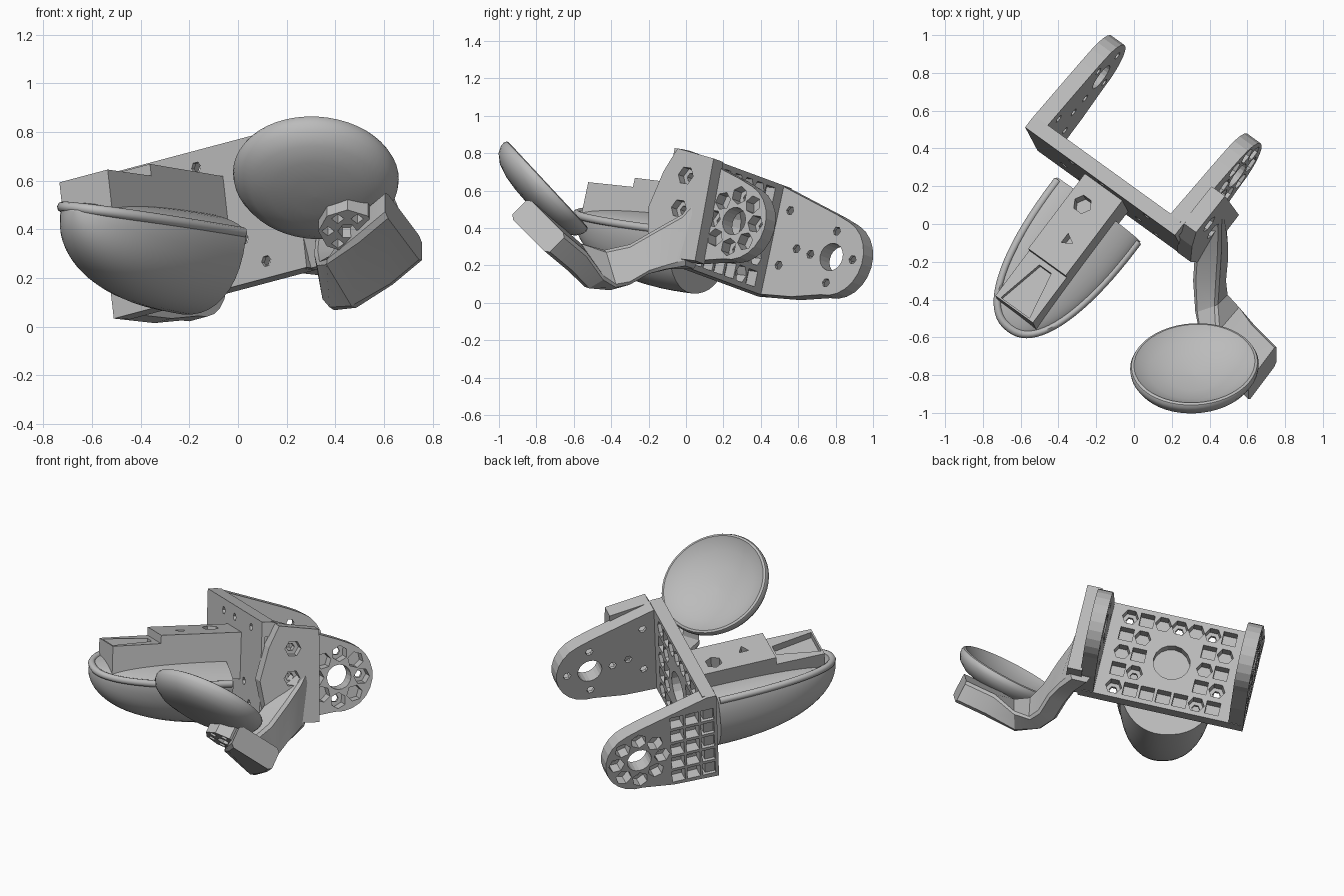
import bpy, bmesh, math
from mathutils import Vector, Matrix

if "Cube" in bpy.data.objects:
    bpy.data.objects.remove(bpy.data.objects["Cube"], do_unlink=True)

grey = bpy.data.materials.new("plain_grey")
grey.use_nodes = True
grey.diffuse_color = (0.5, 0.5, 0.5, 1)
grey.node_tree.nodes["Principled BSDF"].inputs["Base Color"].default_value = (0.5, 0.5, 0.5, 1)


def frame(x, z, origin):
    """Right-handed frame from an x axis, an approximate z axis and an origin."""
    x = Vector(x).normalized()
    y = Vector(z).cross(x).normalized()
    m = Matrix((x, y, x.cross(y))).transposed().to_4x4()
    m.translation = Vector(origin)
    return m


# Bracket frame: x across the plate, y along the flanges, z up the plate
BRACKET = frame((0.79, -0.57, 0.21), (-0.06, 0.17, 0.98), (-0.147, 0.164, 0.43))
# Pad frame: the bracket frame rolled about the finger direction
PAD = BRACKET @ Matrix.Translation((0.01, 0, -0.05)) @ Matrix.Rotation(math.radians(17), 4, "Y")
# Dish frame: x sideways, z out of the hollow side
DISH = frame((1, 0, 0), (0, 0.73, 0.68), (0.32, -0.775, 0.6))


def make(name, bm, m):
    bmesh.ops.transform(bm, matrix=m, verts=bm.verts)
    bmesh.ops.recalc_face_normals(bm, faces=bm.faces)
    mesh = bpy.data.meshes.new(name)
    bm.to_mesh(mesh)
    bm.free()
    mesh.materials.append(grey)
    ob = bpy.data.objects.new(name, mesh)
    bpy.context.collection.objects.link(ob)
    return ob


def add_rings(bm, rings):
    """Skin a list of point rings and cap both ends."""
    rows = [[bm.verts.new(p) for p in r] for r in rings]
    n = len(rows[0])
    for a, b in zip(rows, rows[1:]):
        for i in range(n):
            j = (i + 1) % n
            bm.faces.new((a[i], a[j], b[j], b[i]))
    bm.faces.new(rows[0])
    bm.faces.new(rows[-1])


def loft(name, rings, m=Matrix()):
    bm = bmesh.new()
    add_rings(bm, rings)
    return make(name, bm, m)


def prism_rings(pts, axis, lo, hi):
    place = {"x": lambda a, b, d: (d, a, b),
             "y": lambda a, b, d: (a, d, b),
             "z": lambda a, b, d: (a, b, d)}[axis]
    return [[place(a, b, d) for a, b in pts] for d in (lo, hi)]


def ngon(a, b, r, n=6, turn=0.0):
    return [(a + r * math.cos(turn + math.tau * i / n),
             b + r * math.sin(turn + math.tau * i / n)) for i in range(n)]


def cut(ob, shapes, axis, lo, hi, m):
    """Cut separate prisms out of an object."""
    bm = bmesh.new()
    for s in shapes:
        add_rings(bm, prism_rings(s, axis, lo, hi))
    cutter = make("cutter", bm, m)
    cutter.hide_render = True
    mod = ob.modifiers.new("cut", "BOOLEAN")
    mod.operation, mod.solver, mod.object = "DIFFERENCE", "EXACT", cutter
    bpy.context.view_layer.objects.active = ob
    bpy.context.view_layer.update()
    bpy.ops.object.modifier_apply(modifier=mod.name)
    bpy.data.objects.remove(cutter, do_unlink=True)


def smooth(ob, angle):
    bpy.ops.object.select_all(action="DESELECT")
    ob.select_set(True)
    bpy.context.view_layer.objects.active = ob
    bpy.ops.object.shade_smooth_by_angle(angle=math.radians(angle))


# Bracket plate, ribbed on the back
plate = loft("bracket_plate", prism_rings(
    [(-0.48, -0.3), (0.48, -0.3), (0.48, 0.3), (-0.48, 0.3)], "y", 0, 0.08), BRACKET)
cells = [(0.1 * i, 0.115 * j) for i in range(-3, 4) for j in range(-2, 3)
         if math.hypot(0.1 * i, 0.115 * j) > 0.16]
pockets = [ngon(a, b, 0.049, 6) if k % 2 else ngon(a, b, 0.058, 4, math.pi / 4)
           for k, (a, b) in enumerate(cells)]
cut(plate, pockets + [ngon(0, 0, 0.11, 16)], "y", 0.02, 0.2, BRACKET)
cut(plate, [ngon(a, b, 0.024) for a, b in cells[1::4]], "y", -0.1, 0.2, BRACKET)

# Side flanges with rounded ends, ribbed on the outside
HY, HZ = 0.49, -0.05
arc = [(HY + 0.21 * math.cos(math.radians(d)), HZ + 0.21 * math.sin(math.radians(d)))
       for d in range(-95, 71, 15)]
for side, name in ((-1, "left_end_flange"), (1, "right_end_flange")):
    flange = loft(name, prism_rings(
        [(0, -0.3), (0.28, -0.29)] + arc + [(0.47, 0.18), (0.06, 0.3), (0, 0.3)], "x",
        side * 0.41, side * 0.5), BRACKET)
    ring = [(HY + 0.142 * math.cos(math.tau * i / 8), HZ + 0.142 * math.sin(math.tau * i / 8))
            for i in range(8)]
    grid = [(y, 0.1 * j - 0.03) for y in (0.06, 0.155, 0.25) for j in range(-2, 3)]
    cut(flange, [ngon(a, b, 0.049, 6, math.atan2(b - HZ, a - HY)) for a, b in ring]
        + [ngon(a, b, 0.057, 4, math.pi / 4) for a, b in grid],
        "x", side * 0.43, side * 0.6, BRACKET)
    cut(flange, [ngon(HY, HZ, 0.075, 20)]
        + [ngon(a, b, 0.024) for a, b in ring[::2] + grid[6::3]],
        "x", side * 0.3, side * 0.6, BRACKET)

# Stepped rail in front of the plate
rail = loft("finger_rail", prism_rings(
    [(0.02, -0.12), (-0.8, -0.06), (-0.8, 0.11), (-0.5, 0.115), (-0.5, 0.165), (0.02, 0.165)],
    "x", -0.12, 0.13), BRACKET)
cut(rail, [ngon(-0.03, -0.14, 0.05), ngon(0.02, -0.34, 0.035, 3)], "z", 0.06, 0.3, BRACKET)
cut(rail, [[(-0.09, -0.79), (0.1, -0.79), (0.05, -0.53), (-0.03, -0.53)]],
    "z", 0.07, 0.14, BRACKET)

# Finger pad: deep rounded belly, shallow crown
rings = []
for k in range(19):
    t = math.sin(k / 18 * math.pi / 2)
    s = max(0.01, (1 - t ** 2.4) ** 0.5)
    ring = []
    for i in range(40):
        a = math.tau * i / 40
        c, n = math.cos(a), math.sin(a)
        lift = 0.08 * n if n > 0 else -0.345 * abs(n) ** 0.85
        ring.append((0.28 * s * math.copysign(abs(c) ** 0.9, c), -0.09 - 0.81 * t, lift * s))
    rings.append(ring)
smooth(loft("finger_pad", rings, PAD), 40)

# Raised lip around the pad
rings = []
for k in range(41):
    a = math.pi * k / 40
    c, s = math.cos(a), math.sin(a)
    centre = Vector((0.268 * math.copysign(abs(c) ** 0.85, c), -0.1 - 0.78 * s ** 0.85, 0.015))
    out = Vector((c, -s, 0))
    rings.append([centre + out * p + Vector((0, 0, q)) for p, q in ngon(0, 0, 0.022, 8)])
smooth(loft("finger_pad_lip", rings, PAD), 50)

# Arm mount on the outside of the flange
mount = loft("arm_mount", prism_rings(
    [(0.08, 0.29), (0.33, 0.26), (0.35, -0.3), (0.03, -0.3), (-0.03, -0.04), (0.02, 0.16)],
    "x", 0.49, 0.58), BRACKET)
cut(mount, [ngon(0.17, 0.15, 0.05), ngon(0.17, -0.03, 0.05)], "x", 0.53, 0.7, BRACKET)
cut(mount, [ngon(0.17, 0.15, 0.025), ngon(0.17, -0.03, 0.025)], "x", 0.4, 0.7, BRACKET)

# Curved arm: centre, half height and half thickness of each section
sections = [
    ((0.43, 0.07, 0.39), (-0.01, 0.05, 0.2), (0.05, -0.03, 0.01)),
    ((0.42, -0.05, 0.33), (-0.02, 0.05, 0.15), (0.06, -0.01, 0)),
    ((0.41, -0.17, 0.28), (-0.02, 0.03, 0.125), (0.07, 0, 0)),
    ((0.40, -0.3, 0.205), (-0.02, 0, 0.108), (0.07, 0, 0)),
    ((0.41, -0.42, 0.175), (-0.03, -0.03, 0.1), (0.06, 0.02, 0.01)),
    ((0.46, -0.55, 0.2), (-0.06, -0.07, 0.1), (0.045, 0.05, 0.03)),
    ((0.56, -0.67, 0.31), (-0.075, -0.1, 0.1), (0, 0.05, 0.05)),
    ((0.68, -0.79, 0.41), (-0.075, -0.1, 0.1), (0, 0.05, 0.05)),
]
rings = []
for c, h, t in sections:
    c, h, t = Vector(c), Vector(h), Vector(t)
    rings.append([c + h * p + t * q for p, q in
                  ((1, 0.75), (0.85, 1), (-0.85, 1), (-1, 0.75),
                   (-1, -0.75), (-0.85, -1), (0.85, -1), (1, -0.75))])
smooth(loft("thumb_arm", rings), 25)

# Thumb dish: convex outside, hollow inside
turn = math.radians(-25)
rings = []
for s, d in ((0.02, -0.1), (0.3, -0.097), (0.55, -0.087), (0.78, -0.065), (0.93, -0.03),
             (0.99, 0.005), (1, 0.03), (0.98, 0.045), (0.94, 0.05), (0.88, 0.035),
             (0.7, 0.005), (0.4, -0.025), (0.02, -0.035)):
    ring = []
    for i in range(48):
        a = math.tau * i / 48
        p, q = 0.345 * s * math.cos(a), 0.32 * s * math.sin(a)
        ring.append((p * math.cos(turn) - q * math.sin(turn),
                     -(p * math.sin(turn) + q * math.cos(turn)), d))
    rings.append(ring)
smooth(loft("thumb_dish", rings, DISH), 40)

# Hollow joint between the arm and the dish
JOINT = DISH.copy()
JOINT.translation = Vector((0.45, -0.72, 0.46))
joint = loft("dish_joint", prism_rings(ngon(0, 0, 0.12, 8), "z", -0.1, -0.01), JOINT)
cut(joint, [ngon(0, 0, 0.04)] + [ngon(a, b, 0.026, 4) for a, b in ngon(0, 0, 0.08, 6)],
    "z", -0.2, -0.04, JOINT)
